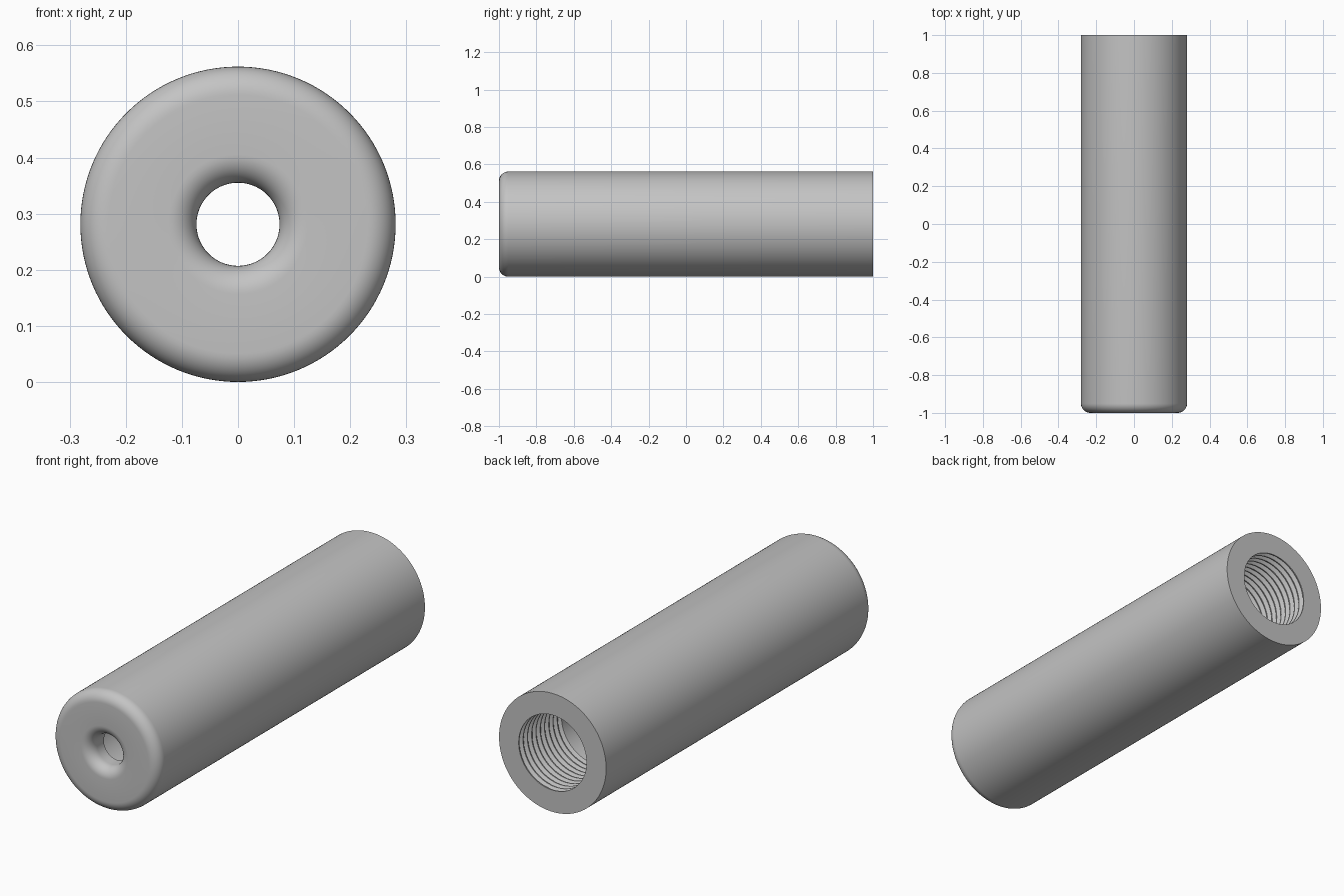
import bpy, bmesh, math
from mathutils import Vector, Matrix

cube = bpy.data.objects.get("Cube")
if cube:
    bpy.data.objects.remove(cube, do_unlink=True)

R = 0.281              # outer radius
BORE = 0.178           # threaded bore radius
HOLE = 0.074           # front hole radius
FILLET = 0.05          # front edge rounding
WALL = 0.1             # front wall thickness
PITCH, TURNS, DEPTH = 0.032, 10, 0.017
SEGMENTS = 128


def arc(cy, cr, start, end, steps=10):
    """Points (y, radius) along an arc, angles in degrees."""
    angles = [math.radians(start + (end - start) * i / steps) for i in range(steps + 1)]
    return [(cy + FILLET * math.cos(a), cr + FILLET * math.sin(a)) for a in angles]


# Outer wall, then the rounded front face and the flared front hole
profile = [(1, R)]
profile += arc(-1 + FILLET, R - FILLET, 90, 180)
profile += arc(-1 + FILLET, HOLE + FILLET, 180, 270)

# Inside of the front wall and the smooth bore
profile += [(-1 + WALL, HOLE), (-1 + WALL, BORE)]

# Thread grooves from the inside out to the open back end
for i in reversed(range(TURNS)):
    y = 1 - PITCH * (i + 0.6)
    for offset, depth in ((-0.42, 0), (-0.08, DEPTH), (0.08, DEPTH), (0.42, 0)):
        profile.append((y + offset * PITCH, BORE + depth))
profile.append((1, BORE))

# Revolve the closed profile around the long axis
bm = bmesh.new()
verts = [bm.verts.new((0, y, r)) for y, r in profile]
edges = [bm.edges.new((v, verts[(i + 1) % len(verts)])) for i, v in enumerate(verts)]
bmesh.ops.spin(bm, geom=verts + edges, cent=(0, 0, 0), axis=(0, 1, 0),
               angle=math.tau, steps=SEGMENTS, use_duplicate=False)
bmesh.ops.remove_doubles(bm, verts=bm.verts, dist=0.0001)
bmesh.ops.recalc_face_normals(bm, faces=bm.faces)
bmesh.ops.transform(bm, matrix=Matrix.Translation(Vector((0, 0, R))), verts=bm.verts)
mesh = bpy.data.meshes.new("threaded_sleeve")
bm.to_mesh(mesh)
bm.free()
sleeve = bpy.data.objects.new("threaded_sleeve", mesh)
bpy.context.collection.objects.link(sleeve)

# Plain grey metal
grey = bpy.data.materials.new("grey_metal")
grey.use_nodes = True
grey.diffuse_color = (0.55, 0.55, 0.55, 1)
grey.node_tree.nodes["Principled BSDF"].inputs["Base Color"].default_value = grey.diffuse_color
mesh.materials.append(grey)

# Smooth curved walls, crisp rims and threads
bpy.ops.object.select_all(action="DESELECT")
sleeve.select_set(True)
bpy.context.view_layer.objects.active = sleeve
bpy.ops.object.shade_smooth_by_angle(angle=math.radians(30))
